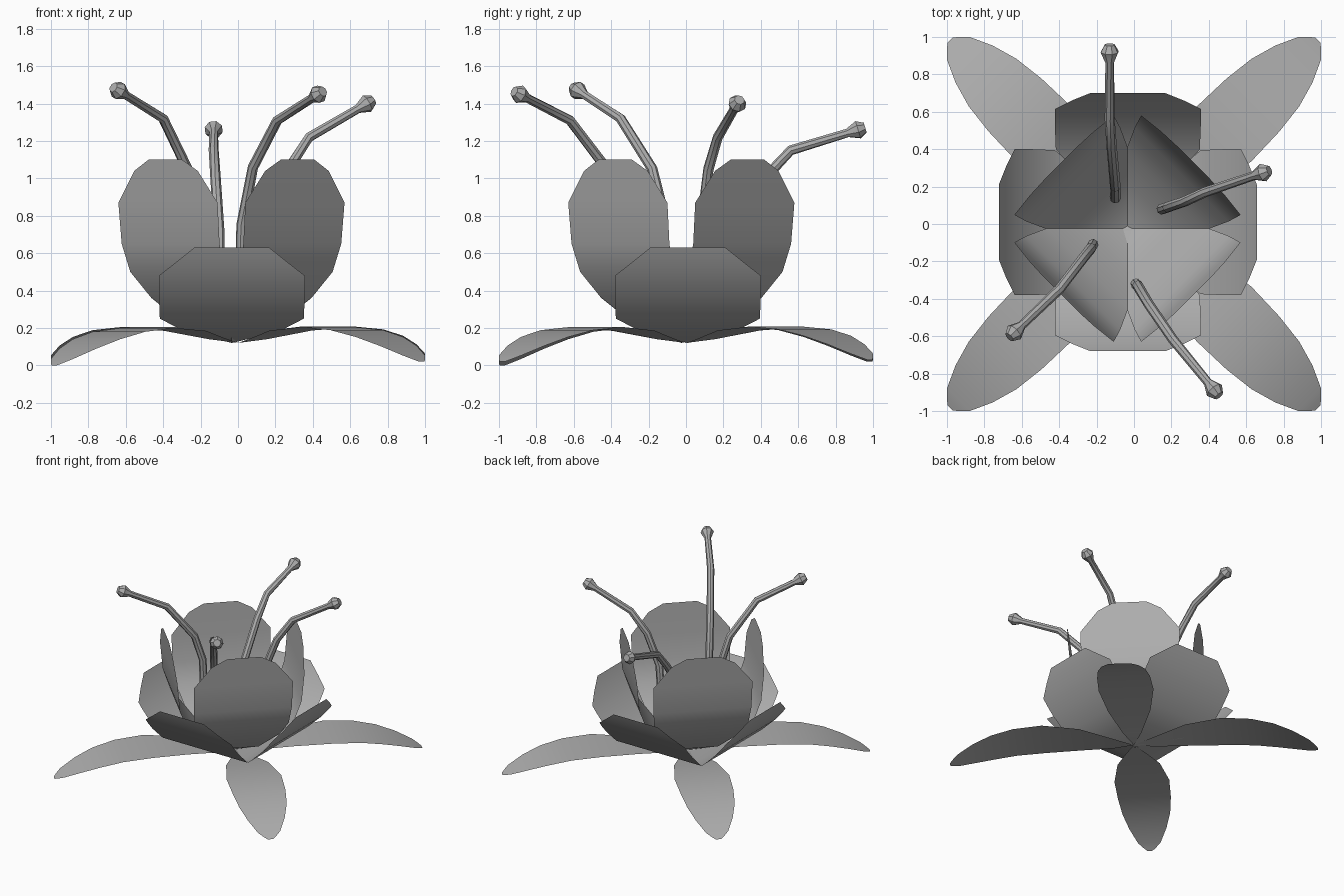
import bpy, bmesh
from math import sin, cos, radians
from mathutils import Vector

cube = bpy.data.objects.get("Cube")
if cube:
    bpy.data.objects.remove(cube, do_unlink=True)

grey = bpy.data.materials.new("petal grey")
grey.use_nodes = True
COLOUR = (0.42, 0.42, 0.42, 1)
grey.diffuse_color = COLOUR
for node in grey.node_tree.nodes:
    if node.type == "BSDF_PRINCIPLED":
        node.inputs["Base Color"].default_value = COLOUR
        node.inputs["Roughness"].default_value = 0.8


def finish(bm, name, sharp):
    mesh = bpy.data.meshes.new(name)
    bm.to_mesh(mesh)
    bm.free()
    mesh.materials.append(grey)
    mesh.polygons.foreach_set("use_smooth", [True] * len(mesh.polygons))
    mesh.set_sharp_from_angle(angle=radians(sharp))
    bpy.context.collection.objects.link(bpy.data.objects.new(name, mesh))


def petal(name, rows, angle, centre, lift=0):
    """Thin sheet along a direction; rows are (distance, half width, height)."""
    a = radians(angle)
    out, side = Vector((cos(a), sin(a), 0)), Vector((-sin(a), cos(a), 0))
    reach = rows[-1][0]
    bm = bmesh.new()
    last = None
    for r, w, z in rows:
        mid = Vector(centre) + out * r + Vector((0, 0, z + lift * (r / reach) ** 2))
        row = [bm.verts.new(mid + side * s * w) for s in ((-1, 1) if w else (0,))]
        if last:
            bm.faces.new([last[0], row[0], row[1]] + last[1:][::-1])
        last = row
    finish(bm, name, 60)


def stamen(name, path, sides=8):
    """Bent tapering stalk that ends in a pointed bulb."""
    pts = [Vector(p) for p in path]
    tip = (pts[-1] - pts[-2]).normalized()
    head = pts.pop()
    rings = [(p, 0.03 - 0.001 * i) for i, p in enumerate(pts)]
    rings += [(head - tip * 0.06, 0.024), (head, 0.05), (head + tip * 0.04, 0.028)]
    bm = bmesh.new()
    last = None
    for i, (p, rad) in enumerate(rings):
        before, after = rings[max(i - 1, 0)][0], rings[min(i + 1, len(rings) - 1)][0]
        d = (after - before).normalized()
        u = d.cross(Vector((0.6, -0.8, 0.1))).normalized()
        v = d.cross(u)
        ring = [bm.verts.new(p + (u * cos(t) + v * sin(t)) * rad)
                for t in (radians(360 * k / sides) for k in range(sides))]
        if last:
            for k in range(sides):
                n = (k + 1) % sides
                bm.faces.new((last[k], last[n], ring[n], ring[k]))
        else:
            bm.faces.new(ring[::-1])
        last = ring
    bm.faces.new(last)
    bmesh.ops.recalc_face_normals(bm, faces=bm.faces[:])
    finish(bm, name, 35)


# Petal shapes: distance from the centre, half width, height
SEPAL = [(0, 0, .12), (.15, .07, .14), (.4, .16, .185), (.68, .207, .2), (.9, .2, .18),
         (1.07, .18, .14), (1.21, .14, .09), (1.33, .085, .035), (1.365, .05, .015), (1.39, .02, 0)]
OUTER = [(0, 0, .12), (.23, .25, .18), (.39, .385, .25), (.515, .39, .37), (.575, .39, .44),
         (.605, .39, .48), (.65, .3, .55), (.69, .2, .63)]
INNER = [(0, 0, .12), (.17, .17, .21), (.3, .305, .36), (.41, .355, .5), (.46, .37, .65),
         (.48, .375, .87), (.495, .24, 1.04), (.5, .127, 1.1)]

CORNERS = ["back_left", "back_right", "front_right", "front_left"]
SIDES = ["left", "back", "right", "front"]
LIFTS = [.03, .02, 0, .02]
for i in range(4):
    petal(CORNERS[i] + "_sepal", SEPAL, 45 + 90 * i, (0, 0, 0), LIFTS[i])
    petal(SIDES[i] + "_outer_petal", OUTER, 90 * i, (-.033, .01, 0))
    petal(CORNERS[i] + "_inner_petal", INNER, 45 + 90 * i, (-.035, -.025, 0))

# Stamens
stamen("right_stamen", [(-.22, -.11, .29), (-.23, -.13, .85), (-.27, -.18, 1.05),
                        (-.4, -.35, 1.32), (-.64, -.58, 1.47)])
stamen("back_stamen", [(-.1, .14, .29), (-.1, .2, .7), (-.12, .42, 1.0),
                       (-.13, .56, 1.15), (-.13, .92, 1.26)])
stamen("front_stamen", [(.01, -.32, .29), (.02, -.33, .75), (.08, -.43, 1.06),
                        (.21, -.62, 1.31), (.43, -.89, 1.45)])
stamen("left_stamen", [(.15, .08, .29), (.18, .09, .8), (.27, .12, 1.05),
                       (.38, .17, 1.22), (.69, .275, 1.4)])
